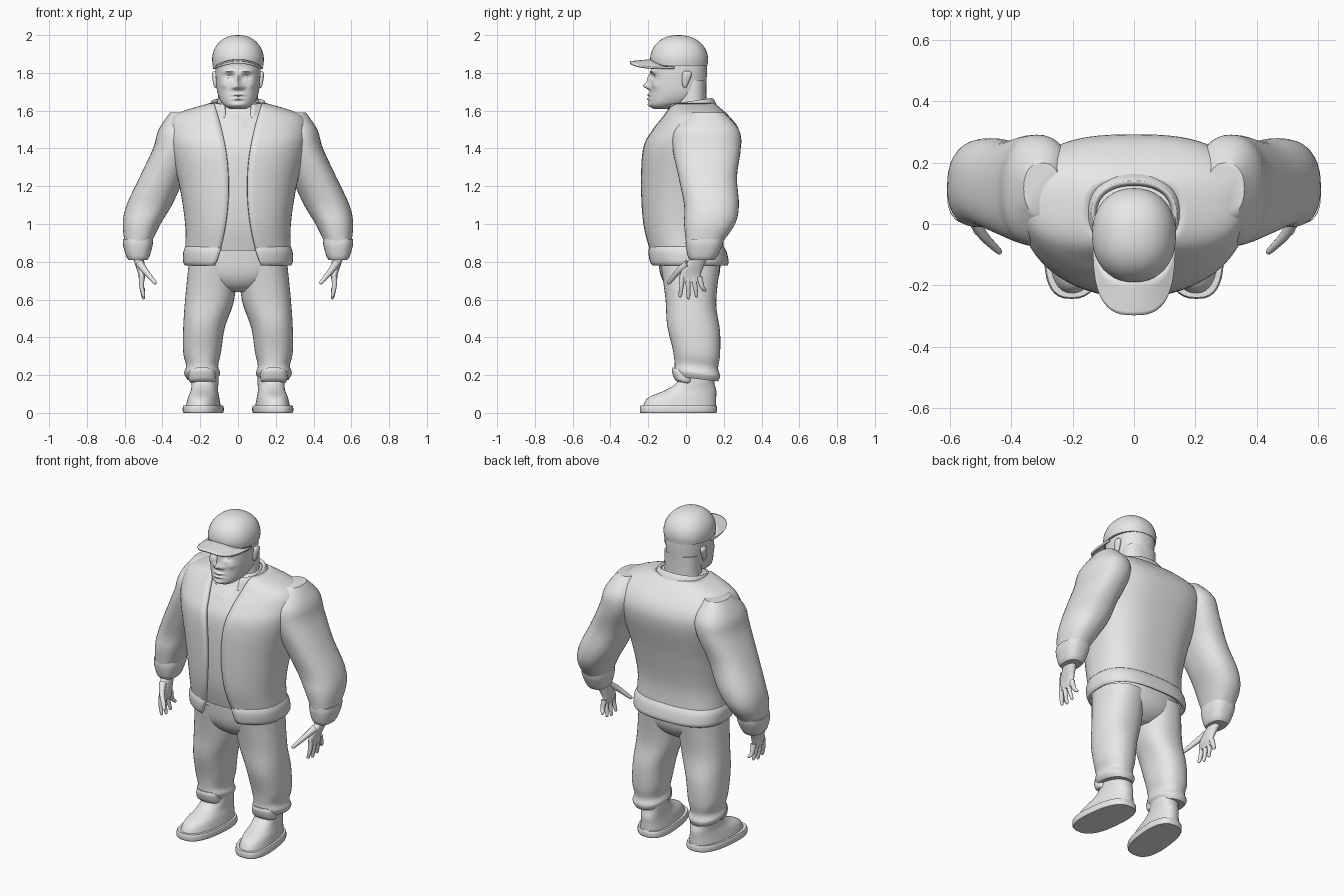
import bpy, math
from mathutils import Vector

cube = bpy.data.objects.get("Cube")
if cube:
    bpy.data.objects.remove(cube, do_unlink=True)

colour = (.8, .8, .8, 1)
grey = bpy.data.materials.new("plain grey")
grey.use_nodes = True
grey.diffuse_color = colour
grey.node_tree.nodes["Principled BSDF"].inputs["Base Color"].default_value = colour


def finish(name, verts, faces, thickness=0):
    mesh = bpy.data.meshes.new(name)
    mesh.from_pydata(verts, [], faces)
    mesh.materials.append(grey)
    ob = bpy.data.objects.new(name, mesh)
    bpy.context.collection.objects.link(ob)
    if thickness:
        shell = ob.modifiers.new("thickness", 'SOLIDIFY')
        shell.thickness = thickness
        shell.offset = -1
    bpy.ops.object.select_all(action='DESELECT')
    ob.select_set(True)
    bpy.context.view_layer.objects.active = ob
    bpy.ops.object.shade_smooth_by_angle(angle=math.radians(45))


def spline(rows, steps):
    """Smooth curve through all rows."""
    out = []
    last = len(rows) - 1
    for i in range(last):
        a, b, c, d = (Vector(rows[max(0, min(last, i + k))]) for k in (-1, 0, 1, 2))
        for s in range(steps):
            t = s / steps
            out.append(b + (c - a) * t / 2 + (a * 2 - b * 5 + c * 4 - d) * t**2 / 2
                       + ((b - c) * 3 + d - a) * t**3 / 2)
    return out + [Vector(rows[last])]


def skin(rings, closed, side):
    """Faces between equal rings of points, with end caps when closed."""
    cols = len(rings[0])
    faces = []
    for i in range(len(rings) - 1):
        for j in range(cols if closed else cols - 1):
            a, b = i * cols + j, i * cols + (j + 1) % cols
            faces.append((a, b, b + cols, a + cols))
    if closed:
        end = (len(rings) - 1) * cols
        faces += [tuple(range(cols))[::-1], tuple(range(end, end + cols))]
    verts = [(v.x * side, v.y, v.z) for points in rings for v in points]
    return verts, [f[::side] for f in faces]


def ring(z, w, front, back, mid=0):
    """Level cross-section: height, half width, front and back, middle in x."""
    return z, mid, w, (front + back) / 2, (back - front) / 2


def loft(name, rows, side=1, n=40, steps=5, square=2.3, square_back=None,
         tilt=0, toe_out=0, gap=None, thickness=0, shape=None):
    """Skin over cross-sections, listed from the bottom up."""
    rings = []
    for z, mid, w, cy, depth in spline(rows, steps):
        start = math.asin((gap(z) / w) ** (square / 2)) if gap else 0
        points = []
        for j in range(n + 1 if gap else n):
            a = start + (math.pi - start) * 2 * j / n
            s, c = math.sin(a), -math.cos(a)
            power = 2 / (square_back if square_back and c > 0 else square)
            x = mid + math.copysign(abs(s) ** power, s) * w
            dy = math.copysign(abs(c) ** power, c) * depth
            v = Vector((x - toe_out * (cy + dy), cy + dy, z + tilt * dy))
            points.append(shape(v) if shape else v)
        rings.append(points)
    finish(name, *skin(rings, not gap, side), thickness)


def band(low, high, bulge):
    """Cross-sections of a soft rolled band between two sections."""
    low, high = Vector(low), Vector(high)
    puff = Vector((0, 0, bulge, 0, bulge))
    return [low, low.lerp(high, .2) + puff, low.lerp(high, .7) + puff, high]


def limb(name, points, thick, thin, side, n=12):
    """Tapered round tube along a path, with a rounded tip."""
    path = spline(points, 5)
    last = len(path) - 1
    radii = [thick + (thin - thick) * i / last for i in range(last + 1)]
    ahead = (path[last] - path[last - 1]).normalized()
    tip = path[last]
    for degrees in (30, 60, 85):
        a = math.radians(degrees)
        path.append(tip + ahead * thin * math.sin(a))
        radii.append(thin * math.cos(a))
    rings = []
    for i, (centre, r) in enumerate(zip(path, radii)):
        along = path[min(i + 1, len(path) - 1)] - path[max(i - 1, 0)]
        u = along.cross(Vector((0, 1, 0))).normalized()
        w = along.normalized().cross(u)
        turns = [math.tau * j / n for j in range(n)]
        rings.append([centre + (u * math.cos(a) + w * math.sin(a)) * r for a in turns])
    finish(name, *skin(rings, True, side))


def front_gap(z):
    """Half width of the jacket opening, narrowest at the chest."""
    return .05 + .4 * (z - 1.2) ** 2


# Jacket, open down the front, over a shirt
trunk = [ring(z=.86, w=.28, front=-.2, back=.2),
         ring(z=1, w=.28, front=-.23, back=.2),
         ring(z=1.2, w=.31, front=-.24, back=.24),
         ring(z=1.4, w=.36, front=-.23, back=.29),
         ring(z=1.5, w=.37, front=-.18, back=.28),
         ring(z=1.58, w=.33, front=-.12, back=.22),
         ring(z=1.64, w=.15, front=-.09, back=.15)]
loft("jacket_body", trunk, n=60, square=2.2, square_back=2.7, gap=front_gap, thickness=.02)
hem = band(ring(z=.78, w=.28, front=-.19, back=.22), ring(z=.88, w=.28, front=-.2, back=.2), bulge=.01)
loft("jacket_hem", hem, n=60, square_back=2.7, gap=front_gap, thickness=.02)
collar = band(ring(z=1.58, w=.16, front=-.12, back=.17), ring(z=1.65, w=.14, front=-.09, back=.14), bulge=.005)
loft("jacket_collar", collar, tilt=.15, gap=lambda z: .07, thickness=.02)
inside = Vector((0, 0, .02, 0, .02))
loft("shirt", [Vector(row) - inside for row in trunk], square_back=2.7)
neckline = band(ring(z=1.52, w=.13, front=-.16, back=.12), ring(z=1.58, w=.11, front=-.11, back=.12), bulge=.002)
loft("shirt_collar", neckline, tilt=.1)

# Trouser hips
loft("trouser_hips", [ring(z=.64, w=.07, front=-.06, back=.1),
                      ring(z=.68, w=.17, front=-.11, back=.15),
                      ring(z=.75, w=.25, front=-.14, back=.18),
                      ring(z=.88, w=.25, front=-.15, back=.18)])

for side, label in ((1, "left_"), (-1, "right_")):
    # Trouser leg, gathered at the ankle
    loft(label + "trouser_leg", [ring(z=.18, w=.08, front=-.05, back=.17, mid=.19),
                                 ring(z=.21, w=.095, front=-.06, back=.18, mid=.19),
                                 ring(z=.25, w=.085, front=-.06, back=.17, mid=.19),
                                 ring(z=.32, w=.1, front=-.07, back=.18, mid=.19),
                                 ring(z=.45, w=.11, front=-.1, back=.18, mid=.18),
                                 ring(z=.6, w=.13, front=-.11, back=.16, mid=.15),
                                 ring(z=.8, w=.13, front=-.14, back=.18, mid=.13)], side, tilt=-.12)

    # Shoe: sole, upper and padded tongue
    sole = ring(z=0, w=.1, front=-.24, back=.16, mid=.18)
    loft(label + "sole", band(sole, ring(z=.04, w=.1, front=-.24, back=.16, mid=.18), bulge=.004),
         side, square=2.6, toe_out=.1)
    loft(label + "shoe", [ring(z=.03, w=.09, front=-.23, back=.16, mid=.18),
                          ring(z=.08, w=.08, front=-.2, back=.16, mid=.18),
                          ring(z=.12, w=.07, front=-.11, back=.16, mid=.18),
                          ring(z=.16, w=.07, front=-.05, back=.15, mid=.18),
                          ring(z=.22, w=.07, front=-.03, back=.15, mid=.18)], side, toe_out=.1)
    tongue = band(ring(z=.16, w=.06, front=-.05, back=.03, mid=.19),
                  ring(z=.23, w=.06, front=-.07, back=.03, mid=.19), bulge=.01)
    loft(label + "shoe_tongue", tongue, side, tilt=-.2)

    # Sleeve and cuff
    loft(label + "sleeve", [ring(z=.9, w=.07, front=0, back=.19, mid=.53),
                            ring(z=1, w=.1, front=-.01, back=.26, mid=.51),
                            ring(z=1.1, w=.12, front=-.01, back=.28, mid=.47),
                            ring(z=1.25, w=.12, front=-.04, back=.27, mid=.4),
                            ring(z=1.4, w=.12, front=-.07, back=.29, mid=.33),
                            ring(z=1.5, w=.11, front=-.06, back=.28, mid=.31),
                            ring(z=1.59, w=.06, front=.03, back=.2, mid=.3)], side)
    cuff = band(ring(z=.81, w=.05, front=.02, back=.15, mid=.53),
                ring(z=.92, w=.08, front=0, back=.2, mid=.53), bulge=.007)
    loft(label + "cuff", cuff, side, square=2.5)

    # Hand with spread fingers
    loft(label + "palm", [ring(z=.69, w=.01, front=-.03, back=.08, mid=.51),
                          ring(z=.74, w=.02, front=-.03, back=.08, mid=.51),
                          ring(z=.83, w=.03, front=.03, back=.12, mid=.53)], side, n=24)
    for k, finger in enumerate(("index", "middle", "ring", "little")):
        root, tip = k * .03 - .02, k * .043 - .03
        reach = .61 + .01 * (k - 1) ** 2
        path = [(.51, root, .72), (.51, (root + tip) / 2, .67), (.5, tip, reach)]
        limb(label + finger + "_finger", path, thick=.016, thin=.009, side=side)
    limb(label + "thumb", [(.52, .01, .79), (.49, -.04, .75), (.44, -.09, .69)], thick=.022, thin=.01, side=side)

    # Ear
    loft(label + "ear", [ring(z=1.72, w=.006, front=-.01, back=0, mid=.116),
                         ring(z=1.74, w=.01, front=-.02, back=.01, mid=.12),
                         ring(z=1.79, w=.014, front=-.02, back=.03, mid=.124),
                         ring(z=1.81, w=.01, front=-.01, back=.02, mid=.12)], side, n=16)


def sculpt(v):
    """Push the face out or in around each feature, on both sides alike."""
    fade = max(0, min(1, (-.06 - v.y) / .08))

    def push(x, z, w, h, out):
        v.y -= fade * out * math.exp(-((abs(v.x) - x) / w) ** 2 - ((v.z - z) / h) ** 2)

    push(x=0, z=1.73, w=.02, h=.016, out=.035)    # nose tip
    push(x=0, z=1.765, w=.011, h=.03, out=.02)    # nose bridge
    push(x=.024, z=1.722, w=.012, h=.01, out=.012)    # nostrils
    push(x=.046, z=1.78, w=.022, h=.013, out=-.022)    # eye sockets
    push(x=.05, z=1.78, w=.012, h=.006, out=.012)    # eyes
    push(x=.045, z=1.807, w=.03, h=.008, out=.012)    # brows
    push(x=0, z=1.684, w=.03, h=.007, out=.014)    # upper lip
    push(x=0, z=1.662, w=.026, h=.007, out=.013)    # lower lip
    push(x=0, z=1.63, w=.03, h=.014, out=.01)    # chin
    push(x=.075, z=1.735, w=.02, h=.018, out=.008)    # cheeks
    return v


# Head and neck
loft("head", [ring(z=1.61, w=.045, front=-.17, back=-.07),
              ring(z=1.625, w=.07, front=-.19, back=-.02),
              ring(z=1.65, w=.092, front=-.195, back=.05),
              ring(z=1.7, w=.11, front=-.19, back=.1),
              ring(z=1.78, w=.118, front=-.186, back=.11),
              ring(z=1.87, w=.12, front=-.18, back=.11)], n=96, steps=14, shape=sculpt)
loft("neck", [ring(z=1.54, w=.13, front=-.09, back=.13),
              ring(z=1.62, w=.11, front=-.06, back=.11),
              ring(z=1.76, w=.105, front=-.03, back=.108)])

# Cap: domed crown on a short upright rim
crown = [ring(z=1.84, w=.134, front=-.186, back=.114)]
for i in range(9):
    a = math.pi / 2 * i / 8
    swell = max(.02, math.cos(a) ** .9)
    crown.append(ring(z=1.87 + .13 * math.sin(a), w=.137 * swell,
                      front=-.04 - .15 * swell, back=-.04 + .157 * swell))
loft("cap_crown", crown, steps=3, square=2.2)

# Cap brim, drooping to the sides
rows = []
for i in range(33):
    a = math.pi * (i / 32 - .5)
    across = math.copysign(abs(math.sin(a)) ** .7, a)
    out = max(0, math.cos(a)) ** .7
    droop = 1.874 - .04 * across ** 2
    rows.append([Vector((across * (.126 + .008 * f), -.06 - out * (.11 + .128 * f), droop - .012 * f * out))
                 for f in (0, .3, .6, .9, 1)])
finish("cap_brim", *skin(rows, False, 1), .012)
